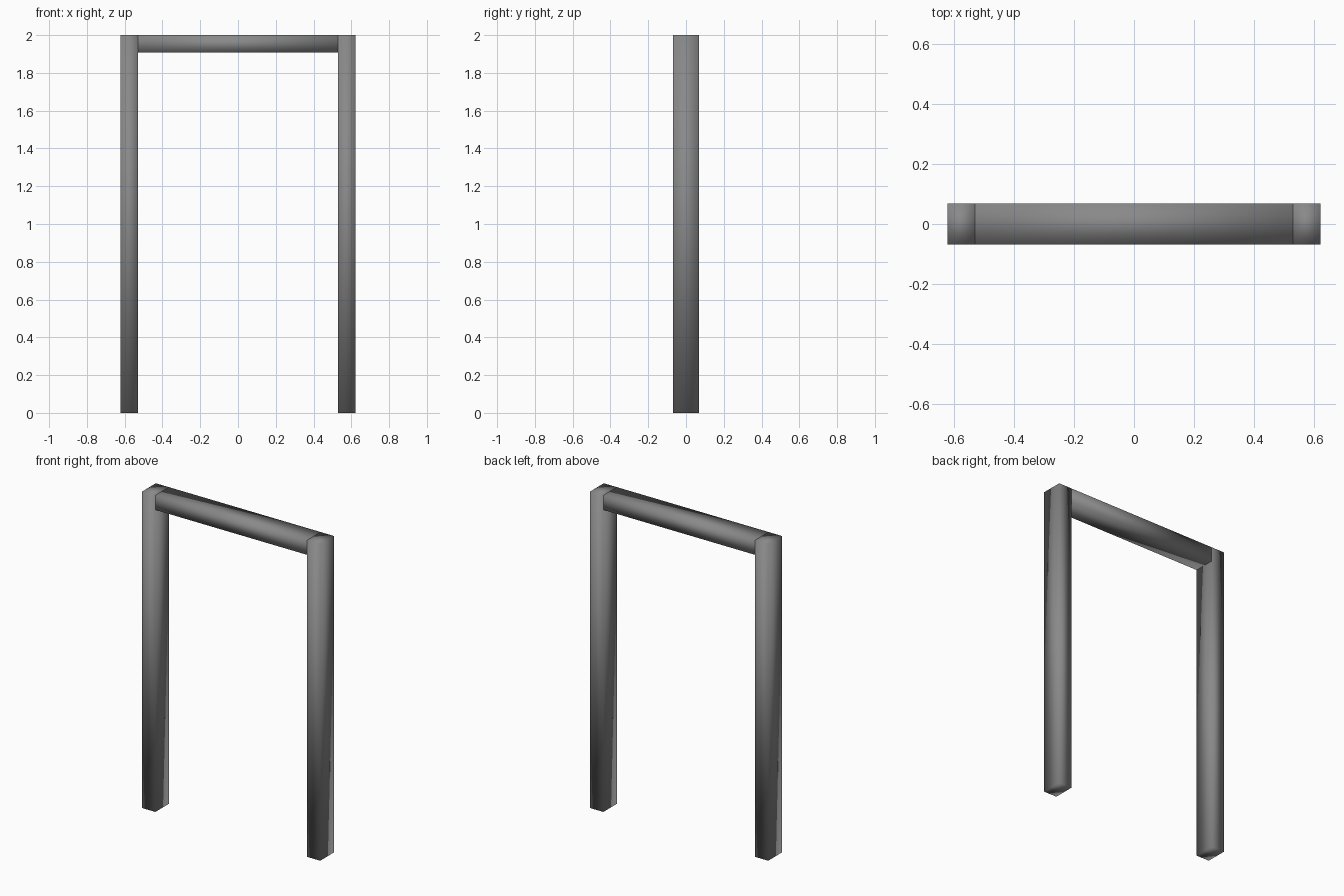
import bpy

cube = bpy.data.objects.get("Cube")
if cube:
    bpy.data.objects.remove(cube, do_unlink=True)

grey = bpy.data.materials.new("dark_grey")
grey.use_nodes = True
colour = (0.25, 0.25, 0.25, 1)
grey.diffuse_color = colour
grey.node_tree.nodes["Principled BSDF"].inputs["Base Color"].default_value = colour

HALF_WIDTH = 0.622
THICK = 0.092
DEPTH = 0.136
HEIGHT = 2.0


def smooth_box(name, size, centre):
    """Box with softly shaded edges."""
    bpy.ops.mesh.primitive_cube_add(size=1, location=centre)
    box = bpy.context.object
    box.name = name
    box.scale = size
    bpy.ops.object.transform_apply(location=False, rotation=False, scale=True)
    bpy.ops.object.shade_smooth()
    box.data.materials.append(grey)
    return box


# Side posts
for name, side in (("left_post", 1), ("right_post", -1)):
    smooth_box(name, (THICK, DEPTH, HEIGHT),
               (side * (HALF_WIDTH - THICK / 2), 0, HEIGHT / 2))

# Top beam between the posts
smooth_box("top_beam", (2 * (HALF_WIDTH - THICK), DEPTH, THICK),
           (0, 0, HEIGHT - THICK / 2))
